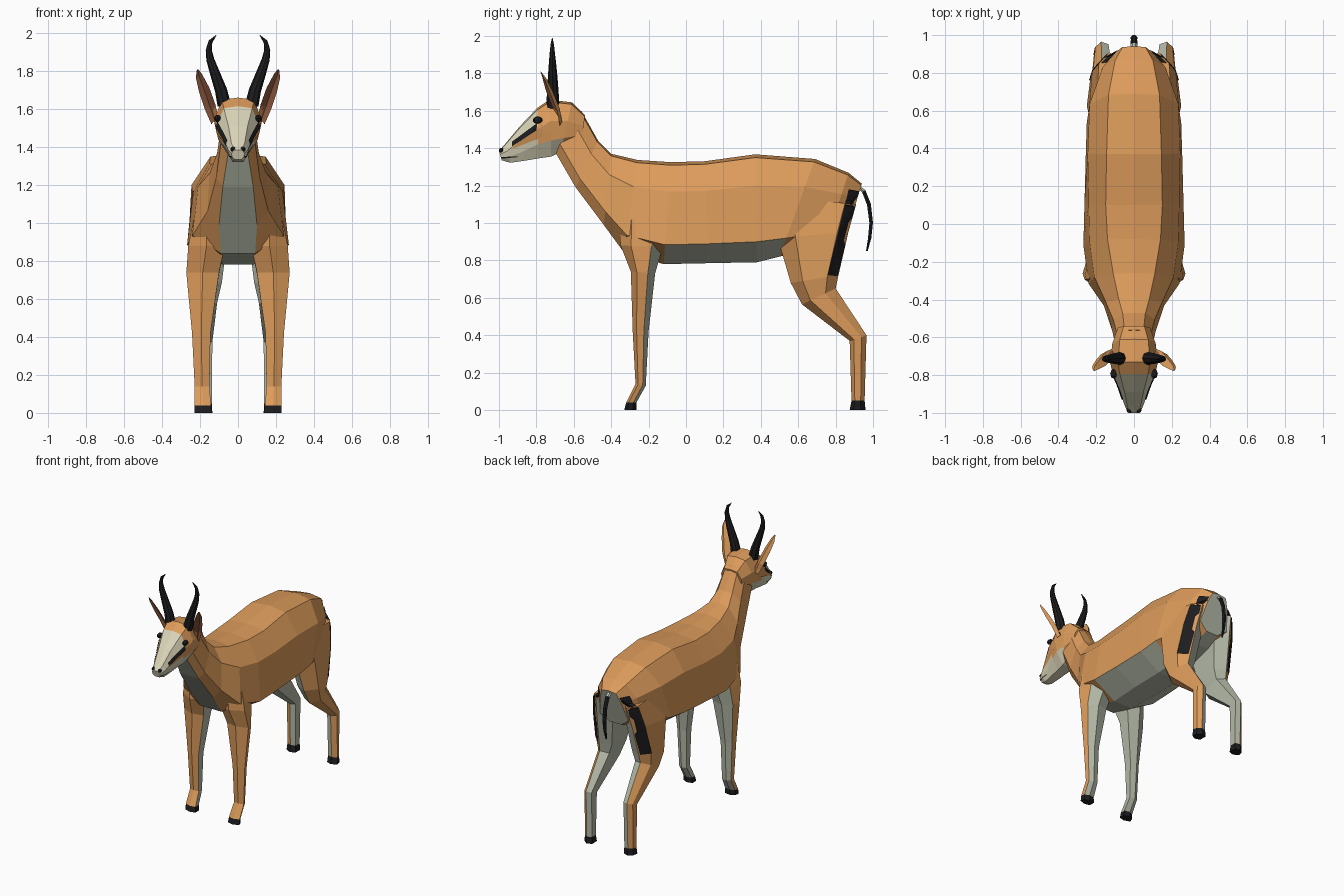
import bpy, bmesh, math
from mathutils import Vector
from mathutils.bvhtree import BVHTree

if "Cube" in bpy.data.objects:
    bpy.data.objects.remove(bpy.data.objects["Cube"])


def mat(name, r, g, b):
    m = bpy.data.materials.new(name)
    m.diffuse_color = (r, g, b, 1)
    m.use_nodes = True
    m.node_tree.nodes["Principled BSDF"].inputs["Base Color"].default_value = m.diffuse_color
    return m


MATS = [mat("tan_coat", .72, .33, .105), mat("pale_underside", .46, .49, .39),
        mat("cream_face", .70, .66, .48), mat("black", .012, .012, .014),
        mat("inner_ear", .30, .11, .055)]
TAN, PALE, CREAM, BLACK, EAR = range(5)


def make(name, verts, faces, cols):
    me = bpy.data.meshes.new(name)
    me.from_pydata([tuple(v) for v in verts], [], faces)
    for m in MATS:
        me.materials.append(m)
    for p, c in zip(me.polygons, cols):
        p.material_index = c
    bm = bmesh.new()
    bm.from_mesh(me)
    bmesh.ops.recalc_face_normals(bm, faces=bm.faces)
    bm.to_mesh(me)
    bm.free()
    ob = bpy.data.objects.new(name, me)
    bpy.context.collection.objects.link(ob)
    return ob


def loft(name, rings, col, caps=(TAN, TAN), side=1):
    """Skin closed rings; col(segment, column) picks the colour."""
    n = len(rings[0])
    verts = [(p[0] * side, p[1], p[2]) for r in rings for p in r]
    faces, cols = [], []
    for i in range(len(rings) - 1):
        for j in range(n):
            k = (j + 1) % n
            faces.append((i * n + j, i * n + k, i * n + n + k, i * n + n + j))
            cols.append(col(i, j))
    faces += [tuple(range(n)), tuple(range(len(verts) - n, len(verts)))]
    return make(name, verts, faces, cols + list(caps))


def section(yt, zt, yb, zb, widths, ts):
    """Symmetric ring between a top point and a bottom point."""
    half = [(w, yt + (yb - yt) * t, zt + (zb - zt) * t)
            for w, t in zip((0,) + widths + (0,), ts)]
    return half + [(-x, y, z) for x, y, z in half[-2:0:-1]]


def tube(name, path, radii, n, col, side=1):
    """Tapered tube; radii are (across x, along depth)."""
    rings = []
    pts = [Vector(p) for p in path]
    for i, p in enumerate(pts):
        t = (pts[min(i + 1, len(pts) - 1)] - pts[max(i - 1, 0)]).normalized()
        b = t.cross(Vector((1, 0, 0))).normalized()
        a = b.cross(t)
        rings.append([p + a * radii[i][0] * math.cos(2 * math.pi * k / n)
                      + b * radii[i][1] * math.sin(2 * math.pi * k / n) for k in range(n)])
    return loft(name, rings, col, (BLACK, BLACK), side)


def decal(name, targets, corners, color, lift, nu=3, nv=12):
    """Thin marking projected sideways on both flanks; corners are (y, z)."""
    vs, fs = [], []
    for o in targets:
        base = len(vs)
        vs += [v.co.copy() for v in o.data.vertices]
        fs += [[base + i for i in p.vertices] for p in o.data.polygons]
    tree = BVHTree.FromPolygons(vs, fs)
    a, b, c, d = [Vector(q) for q in corners]
    pts = []
    for i in range(nv + 1):
        for j in range(nu + 1):
            q = a.lerp(d, i / nv).lerp(b.lerp(c, i / nv), j / nu)
            hit = tree.ray_cast(Vector((1, q.x, q.y)), Vector((-1, 0, 0)))[0]
            if hit is None:
                hit = tree.find_nearest(Vector((.2, q.x, q.y)))[0]
            pts.append(hit + Vector((lift, 0, 0)))
    w = nu + 1
    faces = [(i * w + j, i * w + j + 1, i * w + w + j + 1, i * w + w + j)
             for i in range(nv) for j in range(nu)]
    for tag, s in SIDES:
        make(f"{tag}_{name}", [(s * p.x, p.y, p.z) for p in pts], faces, [color] * len(faces))


SIDES = (("right", 1), ("left", -1))

# Torso and neck
BODY = [(-.56, 1.60, -.70, 1.38, (.05, .085, .09, .05)),
        (-.47, 1.44, -.59, 1.19, (.06, .11, .115, .08)),
        (-.40, 1.37, -.44, .99, (.08, .15, .16, .10)),
        (-.26, 1.337, -.33, .84, (.11, .21, .24, .09)),
        (-.08, 1.325, -.12, .78, (.14, .235, .268, .08)),
        (.10, 1.33, .12, .785, (.15, .24, .262, .09)),
        (.37, 1.367, .38, .79, (.145, .245, .255, .09)),
        (.69, 1.342, .50, .82, (.135, .235, .25, .07)),
        (.87, 1.268, .74, .88, (.10, .165, .19, .06)),
        (.94, 1.21, .855, .93, (.06, .09, .12, .05))]
TS = (0, .03, .29, .81, 1, 1)


def body_col(i, j):
    j = min(j, 9 - j)
    return PALE if j == 4 or (j == 3 and 4 <= i <= 6) else TAN


body = loft("body", [section(*b, TS) for b in BODY], body_col, (TAN, PALE))


# Legs
def leg_ring(yf, yr, zf, zr, xi, xo):
    L, m = yr - yf, (xi + xo) / 2
    w = xo - xi
    pts = [(xi, .15), (m, 0), (xo, .25), (xo - .1 * w, 1 - min(.3, .06 / L)),
           (m, 1), (xi, .85)]
    return [(x, yf + L * t, zf + (zr - zf) * t) for x, t in pts]


FRONT = [(-.36, -.08, 1.02, 1.0, .09, .235), (-.35, -.125, .88, .87, .07, .262),
         (-.295, -.165, .74, .73, .10, .272), (-.285, -.20, .42, .42, .145, .242),
         (-.27, -.215, .14, .13, .15, .228), (-.32, -.265, .04, .04, .142, .228),
         (-.33, -.265, 0, 0, .138, .228)]
HIND = [(.50, .91, 1.14, 1.1, .06, .20), (.49, .868, .92, .95, .055, .24),
        (.56, .815, .68, .72, .085, .25), (.62, .80, .565, .65, .11, .235),
        (.875, .965, .37, .40, .135, .212), (.885, .955, .05, .05, .138, .212),
        (.875, .96, 0, 0, .135, .215)]
thigh = None
for tag, s in SIDES:
    loft(f"{tag}_front_leg", [leg_ring(*r) for r in FRONT],
         lambda i, j: BLACK if i == 5 else PALE if j >= 3 else TAN, (TAN, BLACK), s)
    leg = loft(f"{tag}_hind_leg", [leg_ring(*r) for r in HIND],
               lambda i, j: BLACK if i == 5 else PALE if j in (0, 4, 5) else TAN, (TAN, BLACK), s)
    thigh = thigh or leg

# Dark stripes on the haunches
decal("haunch_stripe", [body, thigh], [(.87, 1.18), (.925, 1.17), (.81, .715), (.757, .722)],
      BLACK, .006, 4, 16)

# Head
HEAD = [(-.54, 1.575, -.56, 1.43, (.055, .085, .085, .05)),
        (-.61, 1.645, -.67, 1.38, (.075, .115, .105, .05)),
        (-.73, 1.66, -.72, 1.355, (.085, .125, .105, .05)),
        (-.795, 1.615, -.79, 1.345, (.075, .112, .085, .04)),
        (-.89, 1.515, -.86, 1.333, (.05, .077, .06, .035)),
        (-.965, 1.425, -.94, 1.322, (.035, .052, .045, .028)),
        (-1.0, 1.385, -.985, 1.335, (.022, .034, .032, .018))]


def head_col(i, j):
    j = min(j, 9 - j)
    if j >= 3:
        return CREAM if i >= 1 else TAN
    return CREAM if i >= 3 else TAN


head = loft("head", [section(*h, (0, .04, .38, .72, 1, 1)) for h in HEAD], head_col, (TAN, CREAM))
decal("cheek_patch", [head], [(-.72, 1.57), (-.74, 1.47), (-.92, 1.40), (-.93, 1.415)], TAN, .003, 4, 10)
decal("face_stripe", [head], [(-.795, 1.535), (-.80, 1.495), (-.93, 1.41), (-.93, 1.435)], BLACK, .006, 3, 8)
decal("mouth", [head], [(-.99, 1.352), (-.985, 1.344), (-.90, 1.352), (-.90, 1.357)], BLACK, .003, 1, 6)


# Eyes and nostrils
def ball(name, loc, scale):
    bpy.ops.mesh.primitive_uv_sphere_add(segments=8, ring_count=6, location=loc)
    o = bpy.context.object
    o.name, o.scale = name, scale
    o.data.materials.append(MATS[BLACK])


for tag, s in SIDES:
    ball(f"{tag}_eye", (s * .108, -.793, 1.55), (.018, .026, .019))
    ball(f"{tag}_nostril", (s * .026, -.985, 1.388), (.014, .016, .014))

# Horns and ears
HORN = [(.072, -.712, 1.62), (.09, -.712, 1.70), (.122, -.713, 1.79), (.146, -.714, 1.86),
        (.154, -.715, 1.91), (.145, -.715, 1.955), (.115, -.715, 1.988)]
HR = [(.036, .036), (.032, .031), (.026, .025), (.021, .019), (.016, .014), (.011, .009), (.002, .002)]
EAR_EDGE = [((.105, -.675, 1.56), (.14, -.675, 1.52)), ((.118, -.715, 1.62), (.175, -.69, 1.60)),
            ((.15, -.75, 1.71), (.205, -.725, 1.69)), ((.19, -.77, 1.785), (.222, -.755, 1.765)),
            ((.21, -.778, 1.81), (.217, -.775, 1.805))]
for tag, s in SIDES:
    tube(f"{tag}_horn", HORN, HR, 8, lambda i, j: BLACK, s)
    rings = []
    for i, (a, b) in enumerate(EAR_EDGE):
        mid = (Vector(a) + Vector(b)) / 2
        d = (.012, .028, .026, .014, .003)[i]
        rings.append([a, mid + Vector((0, d * .6, 0)), b, mid + Vector((0, d, 0))])
    loft(f"{tag}_ear", rings, lambda i, j: EAR if j < 2 else TAN, (TAN, TAN), s)

# Tail
tube("tail", [(0, .915, 1.20), (0, .95, 1.17), (0, .978, 1.10), (0, .99, 1.0), (0, .982, .92), (0, .967, .85)],
     [(.018, .012), (.018, .012), (.017, .012), (.018, .011), (.014, .01), (.006, .005)], 6,
     lambda i, j: PALE if i == 0 else BLACK)
